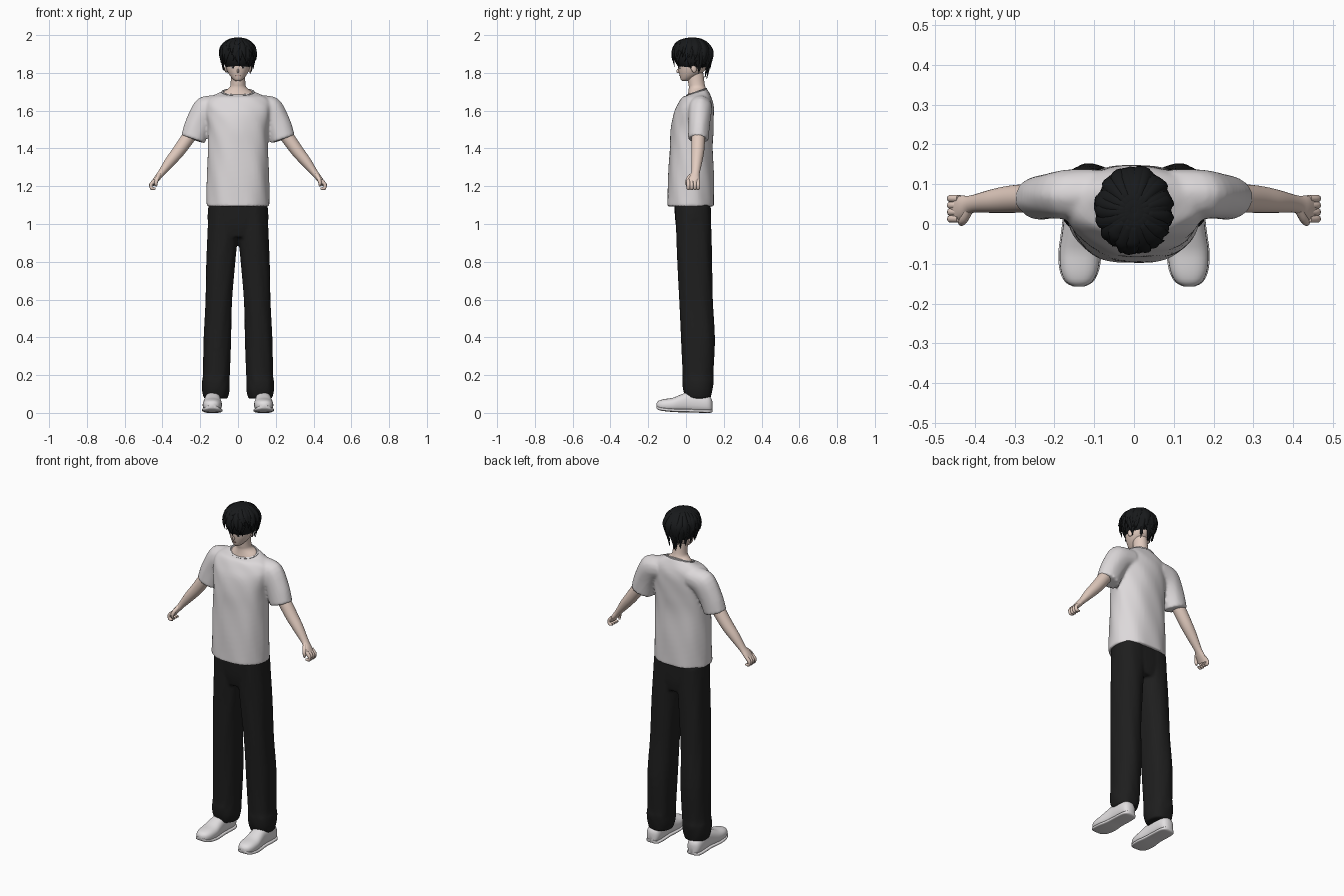
import bpy, bmesh, math, random
from mathutils import Vector

random.seed(4)
if "Cube" in bpy.data.objects:
    bpy.data.objects.remove(bpy.data.objects["Cube"])


def material(name, *rgb):
    m = bpy.data.materials.new(name)
    m.use_nodes = True
    m.diffuse_color = (*rgb, 1)
    m.node_tree.nodes["Principled BSDF"].inputs["Base Color"].default_value = (*rgb, 1)
    return m


HAIR = material("black_hair", .009, .01, .011)
SKIN = material("pale_skin", .76, .60, .52)
SHIRT = material("white_cotton", .72, .69, .70)
PANTS = material("charcoal_cloth", .013, .013, .013)
SHOE = material("off_white_leather", .76, .74, .75)
DARK = material("dark_eye", .02, .016, .016)
LIP = material("soft_lip", .50, .28, .25)


def loft(bm, rings, n=32, steps=4, power=2.0, folds=0):
    """Skin smooth cross-sections; each ring is (centre, half axis, half axis)."""
    rings = [[Vector(p) for p in r] for r in rings]
    fine = []
    for i in range(len(rings) - 1):
        a, b, c, d = (rings[min(max(i + k, 0), len(rings) - 1)] for k in (-1, 0, 1, 2))
        for s in range(steps):
            t = s / steps
            fine.append([(q * 2 + (r - p) * t + (p * 2 - q * 5 + r * 4 - w) * t * t
                          + (q * 3 - p - r * 3 + w) * t ** 3) / 2
                         for p, q, r, w in zip(a, b, c, d)])
    fine.append(rings[-1])
    loops = []
    for k, (c, u, v) in enumerate(fine):
        loop = []
        for j in range(n):
            ang = math.tau * j / n
            x, y = math.cos(ang), math.sin(ang)
            f = 1 + folds * math.sin(ang * 7 + k * .25) * math.sin(k * .4 + ang)
            x, y = (math.copysign(abs(q) ** (2 / power), q) * f for q in (x, y))
            loop.append(bm.verts.new(c + u * x + v * y))
        loops.append(loop)
    for a, b in zip(loops, loops[1:]):
        for j in range(n):
            bm.faces.new((a[j], a[(j + 1) % n], b[(j + 1) % n], b[j]))
    bm.faces.new(loops[0])
    bm.faces.new(loops[-1])


def stack(rows):
    """Horizontal rings from (z, x min, x max, y min, y max)."""
    return [(((a + b) / 2, (c + d) / 2, z), ((b - a) / 2, 0, 0), (0, (d - c) / 2, 0))
            for z, a, b, c, d in rows]


def limb(path, side):
    """Rings square to a path of (x, y, z, in-plane radius, depth radius)."""
    pts = [Vector((side * p[0], p[1], p[2])) for p in path]
    out = []
    for i, p in enumerate(path):
        t = pts[min(i + 1, len(pts) - 1)] - pts[max(i - 1, 0)]
        u = t.cross(Vector((0, 1, 0))).normalized()
        out.append((pts[i], u * p[3], u.cross(t).normalized() * p[4]))
    return out


def finish(bm, name, mat, angle=50, voxel=0, smooth=4):
    bmesh.ops.recalc_face_normals(bm, faces=bm.faces)
    me = bpy.data.meshes.new(name)
    bm.to_mesh(me)
    bm.free()
    me.materials.append(mat)
    ob = bpy.data.objects.new(name, me)
    bpy.context.collection.objects.link(ob)
    bpy.ops.object.select_all(action='DESELECT')
    ob.select_set(True)
    bpy.context.view_layer.objects.active = ob
    bpy.ops.object.shade_smooth_by_angle(angle=math.radians(angle))
    if voxel:
        m = ob.modifiers.new("merge", 'REMESH')
        m.mode, m.voxel_size, m.use_smooth_shade = 'VOXEL', voxel, True
        m = ob.modifiers.new("soften", 'SMOOTH')
        m.iterations = smooth
    return ob


def ball(name, mat, loc, size, rot=(0, 0, 0)):
    bm = bmesh.new()
    bmesh.ops.create_uvsphere(bm, u_segments=24, v_segments=16, radius=1)
    ob = finish(bm, name, mat)
    ob.location, ob.scale, ob.rotation_euler = loc, size, rot
    return ob


# Shirt: body and both sleeves merged into one cloth
bm = bmesh.new()
body = [(1.093, .166, -.10, .15), (1.25, .163, -.095, .148), (1.4, .16, -.086, .142),
        (1.5, .16, -.08, .145), (1.58, .17, -.066, .147), (1.63, .175, -.045, .145),
        (1.67, .15, -.022, .135)]
rings = stack([(z, -x, x, a, b) for z, x, a, b in body])
rings.append(((0, .056, 1.697), (.088, 0, 0), (0, .056, .018)))
loft(bm, rings, 48, 5, 2.2, .018)
for s in (1, -1):
    loft(bm, limb([(.09, .078, 1.625, .06, .06), (.165, .075, 1.605, .074, .062),
                   (.21, .07, 1.53, .069, .057), (.238, .065, 1.448, .066, .055)], s),
         folds=.015)
finish(bm, "shirt", SHIRT, voxel=.008)

# Neckline binding
bm = bmesh.new()
bmesh.ops.create_circle(bm, segments=48, radius=1)
for v in bm.verts:
    v.co = (v.co.x * .083, .056 + v.co.y * .052, 1.698 + v.co.y * .018)
collar = finish(bm, "collar_binding", SHIRT)
m = collar.modifiers.new("cord", 'SKIN')
for sv in collar.data.skin_vertices[0].data if collar.data.skin_vertices else []:
    sv.radius = (.004, .004)
if not collar.data.skin_vertices:
    collar.modifiers.remove(m)

# Trousers: hips and both legs merged
bm = bmesh.new()
loft(bm, stack([(.93, -.10, .10, -.04, .125), (1.0, -.158, .158, -.055, .133),
                (1.12, -.155, .155, -.064, .13)]), power=2.3)
leg = [(.075, .055, .18, .0, .13), (.12, .045, .19, -.015, .14), (.17, .045, .19, -.02, .147),
       (.21, .043, .185, -.018, .145), (.4, .036, .182, -.026, .152),
       (.6, .03, .173, -.036, .142), (.8, .014, .168, -.045, .137),
       (.95, .0, .162, -.052, .135), (1.1, -.01, .157, -.058, .13)]
for s in (1, -1):
    loft(bm, stack([(z, s * a, s * b, c, d) for z, a, b, c, d in leg]),
         power=2.3, folds=.022)
finish(bm, "trousers", PANTS, voxel=.008)

# Shoes: rounded upper over a slightly wider sole
upper = [(-.157, .012, .03, .05), (-.145, .033, .02, .064), (-.115, .047, .014, .073),
         (-.07, .051, .01, .08), (-.03, .047, .008, .096), (.01, .043, .008, .11),
         (.06, .043, .006, .11), (.11, .041, .005, .095), (.132, .03, .006, .08),
         (.14, .012, .012, .06)]
for s, side in ((1, "left"), (-1, "right")):
    for part, grow in (("shoe", 0), ("sole", .003)):
        bm = bmesh.new()
        rows = []
        for y, w, lo, hi in upper:
            lo = max(lo - .005, 0)
            top = lo + .018 if grow else hi
            x = s * (.134 - .1 * y * (y < 0) * .3)
            rows.append(((x, y, (lo + top) / 2), (w + grow, 0, 0), (0, 0, (top - lo) / 2)))
        loft(bm, rows, 28, 3, 4 if grow else 2.4)
        finish(bm, f"{side}_{part}", SHOE)

# Arms and hands with curled fingers
for s, side in ((1, "left"), (-1, "right")):
    bm = bmesh.new()
    loft(bm, limb([(.235, .065, 1.50, .036, .036), (.265, .065, 1.455, .036, .036),
                   (.315, .062, 1.385, .033, .034), (.36, .057, 1.33, .028, .029),
                   (.408, .05, 1.268, .018, .022), (.43, .042, 1.24, .016, .03),
                   (.452, .036, 1.21, .012, .033)], s), 24)
    finish(bm, f"{side}_arm", SKIN)
    bm = bmesh.new()
    for i in range(4):
        y, r = .064 - i * .017, .0095
        loft(bm, limb([(.44, y, 1.232, r, r), (.461, y, 1.208, r, r), (.456, y, 1.188, r, r),
                       (.438, y, 1.188, r * .6, r * .6)], s), 10)
    loft(bm, limb([(.415, .035, 1.262, .011, .011), (.428, .012, 1.24, .011, .011),
                   (.434, .004, 1.218, .009, .009), (.433, .006, 1.2, .005, .005)], s), 10)
    finish(bm, f"{side}_fingers", SKIN)

# Neck and head
bm = bmesh.new()
loft(bm, [((0, .056, 1.68), (.084, 0, 0), (0, .053, .018)),
          ((0, .057, 1.701), (.072, 0, 0), (0, .047, .015))]
     + stack([(1.722, -.046, .046, .015, .104), (1.745, -.039, .039, .012, .098),
              (1.80, -.038, .038, .006, .092)]))
finish(bm, "neck", SKIN)
bm = bmesh.new()
skull = [(1.757, .012, -.02, .005), (1.766, .026, -.028, .03), (1.79, .046, -.035, .075),
         (1.82, .06, -.041, .105), (1.86, .067, -.044, .12), (1.90, .068, -.042, .125),
         (1.95, .05, -.01, .10)]
loft(bm, stack([(z, -x, x, a, b) for z, x, a, b in skull]), 36)
finish(bm, "head", SKIN)

# Facial features
ball("nose", SKIN, (0, -.04, 1.81), (.006, .011, .012), (-.3, 0, 0))
ball("mouth", LIP, (0, -.035, 1.785), (.012, .003, .0022))
for s, side in ((1, "left"), (-1, "right")):
    turn = (0, 0, s * .4)
    ball(f"{side}_eye", SHOE, (s * .027, -.0335, 1.829), (.012, .003, .006), turn)
    ball(f"{side}_iris", DARK, (s * .026, -.036, 1.829), (.005, .0025, .006), turn)
    ball(f"{side}_lash", DARK, (s * .028, -.036, 1.8355), (.014, .003, .002), turn)
    ball(f"{side}_brow", HAIR, (s * .028, -.037, 1.85), (.015, .003, .002), turn)
    ball(f"{side}_ear", SKIN, (s * .063, .042, 1.822), (.008, .014, .021), (.2, 0, s * .3))

# Hair: inner cap covered by overlapping tapered locks
ball("hair_cap", HAIR, (0, .036, 1.893), (.086, .1, .094))
HALF = math.pi / 2


def scalp(a, t, lift):
    drop = max(t - HALF, 0)
    r = math.sin(min(t, HALF)) * (1 - .2 * drop)
    z = 1.887 + (.1 * math.cos(t) if t < HALF else -.1 * drop)
    return Vector(((.088 * r + lift) * math.sin(a), .034 - (.1 * r + lift) * math.cos(a), z))


bm = bmesh.new()
for layer, count in enumerate((26, 22, 14)):
    for i in range(count):
        a = math.tau * (i + random.uniform(-.3, .3)) / count
        back = (1 - math.cos(a)) / 2
        end = HALF + .32 + .75 * back ** 1.5 + random.uniform(-.1, .25) - layer * .32
        start, twist = .1 + layer * .12, random.uniform(-.35, .35)
        rings = []
        for k in range(7):
            q = k / 6
            az = a + twist * q * q
            p = scalp(az, start + (end - start) * q, .004 * layer + .006 * q * (1 - back))
            out = Vector((math.sin(az), -math.cos(az), .25))
            across = Vector((math.cos(az), math.sin(az), 0))
            w = (.022 - layer * .002) * (.35 + q * 1.3 if q < .5 else 2 * (1 - q)) + .0008
            rings.append((p, across * w, out * (.0012 + w * .4)))
        loft(bm, rings, 8, 2)
finish(bm, "hair_locks", HAIR, 40)
